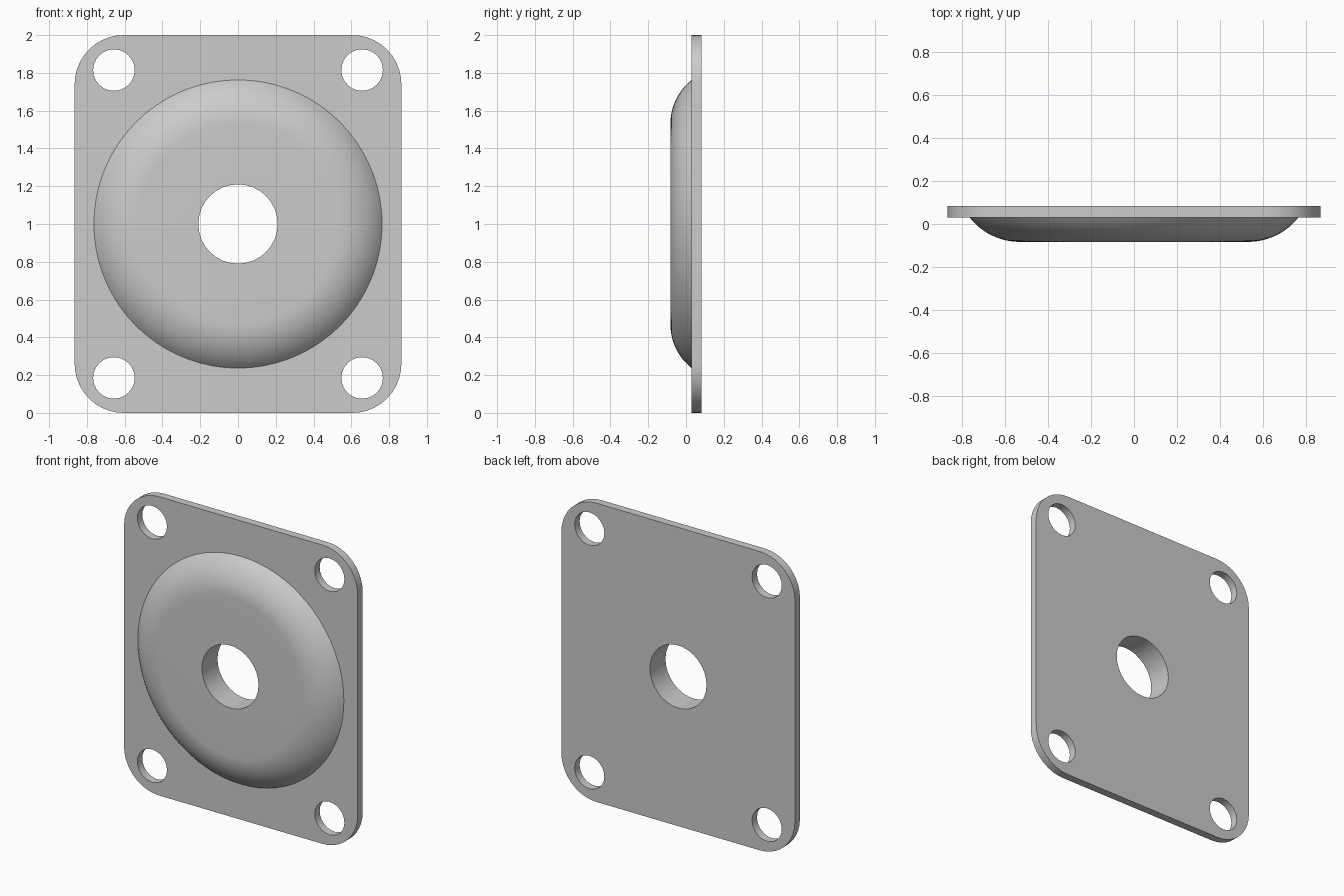
import bpy, bmesh, math
from mathutils import Matrix, Vector

default = bpy.data.objects.get("Cube")
if default:
    bpy.data.objects.remove(default, do_unlink=True)

grey = bpy.data.materials.new("plain grey")
grey.use_nodes = True
colour = (0.6, 0.6, 0.6, 1)
grey.diffuse_color = colour
grey.node_tree.nodes["Principled BSDF"].inputs["Base Color"].default_value = colour

HALF_W, HEIGHT, CORNER = 0.865, 2.0, 0.26
FRONT, BACK, DOME_FRONT = 0.03, 0.083, -0.083
DOME_R, FLAT_R = 0.763, 0.53
MID = HEIGHT / 2


def finish(name, bm):
    bmesh.ops.recalc_face_normals(bm, faces=bm.faces)
    mesh = bpy.data.meshes.new(name)
    bm.to_mesh(mesh)
    bm.free()
    mesh.materials.append(grey)
    obj = bpy.data.objects.new(name, mesh)
    bpy.context.collection.objects.link(obj)
    return obj


def drill(name, x, z, radius, sides):
    bm = bmesh.new()
    bmesh.ops.create_cone(
        bm, cap_ends=True, segments=sides, radius1=radius, radius2=radius, depth=1,
        matrix=Matrix.Translation((x, 0, z)) @ Matrix.Rotation(math.pi / 2, 4, 'X'))
    obj = finish(name, bm)
    obj.hide_render = True
    return obj


def combine(target, tool, operation):
    mod = target.modifiers.new(operation.lower(), 'BOOLEAN')
    mod.operation, mod.object, mod.solver = operation, tool, 'EXACT'
    bpy.context.view_layer.objects.active = target
    bpy.ops.object.modifier_apply(modifier=mod.name)
    bpy.data.objects.remove(tool, do_unlink=True)


# Flat plate with rounded corners
bm = bmesh.new()
outline = []
for i, (sx, sz) in enumerate([(1, 1), (-1, 1), (-1, -1), (1, -1)]):
    for k in range(11):
        a = (i + k / 10) * math.pi / 2
        outline.append(bm.verts.new((sx * (HALF_W - CORNER) + CORNER * math.cos(a), FRONT,
                                     MID + sz * (MID - CORNER) + CORNER * math.sin(a))))
face = bm.faces.new(outline)
new = bmesh.ops.extrude_face_region(bm, geom=[face])["geom"]
bmesh.ops.translate(bm, vec=(0, BACK - FRONT, 0),
                    verts=[g for g in new if isinstance(g, bmesh.types.BMVert)])
plate = finish("mounting_plate", bm)

# Raised dome: a flat disc with a circular-arc shoulder, turned about y
run, rise = DOME_R - FLAT_R, FRONT - DOME_FRONT
arc_r = (run ** 2 + rise ** 2) / (2 * rise)
sweep = math.asin(run / arc_r)
profile = [(0, DOME_FRONT)]
for k in range(13):
    a = sweep * k / 12
    profile.append((FLAT_R + arc_r * math.sin(a), DOME_FRONT + arc_r * (1 - math.cos(a))))
profile += [(DOME_R, FRONT + 0.02), (0, FRONT + 0.02)]
bm = bmesh.new()
verts = [bm.verts.new((r, y, MID)) for r, y in profile]
edges = [bm.edges.new(pair) for pair in zip(verts, verts[1:])]
bmesh.ops.spin(bm, geom=verts + edges, cent=(0, 0, MID), axis=(0, 1, 0),
               angle=math.tau, steps=72)
bmesh.ops.remove_doubles(bm, verts=bm.verts, dist=1e-4)
combine(plate, finish("dome", bm), 'UNION')

# Centre bore and four corner bolt holes
combine(plate, drill("centre_bore", 0, MID, 0.21, 32), 'DIFFERENCE')
for sx in (-1, 1):
    for sz in (-1, 1):
        combine(plate, drill("bolt_hole", sx * 0.657, MID + sz * 0.815, 0.11, 24), 'DIFFERENCE')

bpy.ops.object.select_all(action='DESELECT')
plate.select_set(True)
bpy.context.view_layer.objects.active = plate
bpy.ops.object.shade_smooth_by_angle(angle=math.radians(30))
